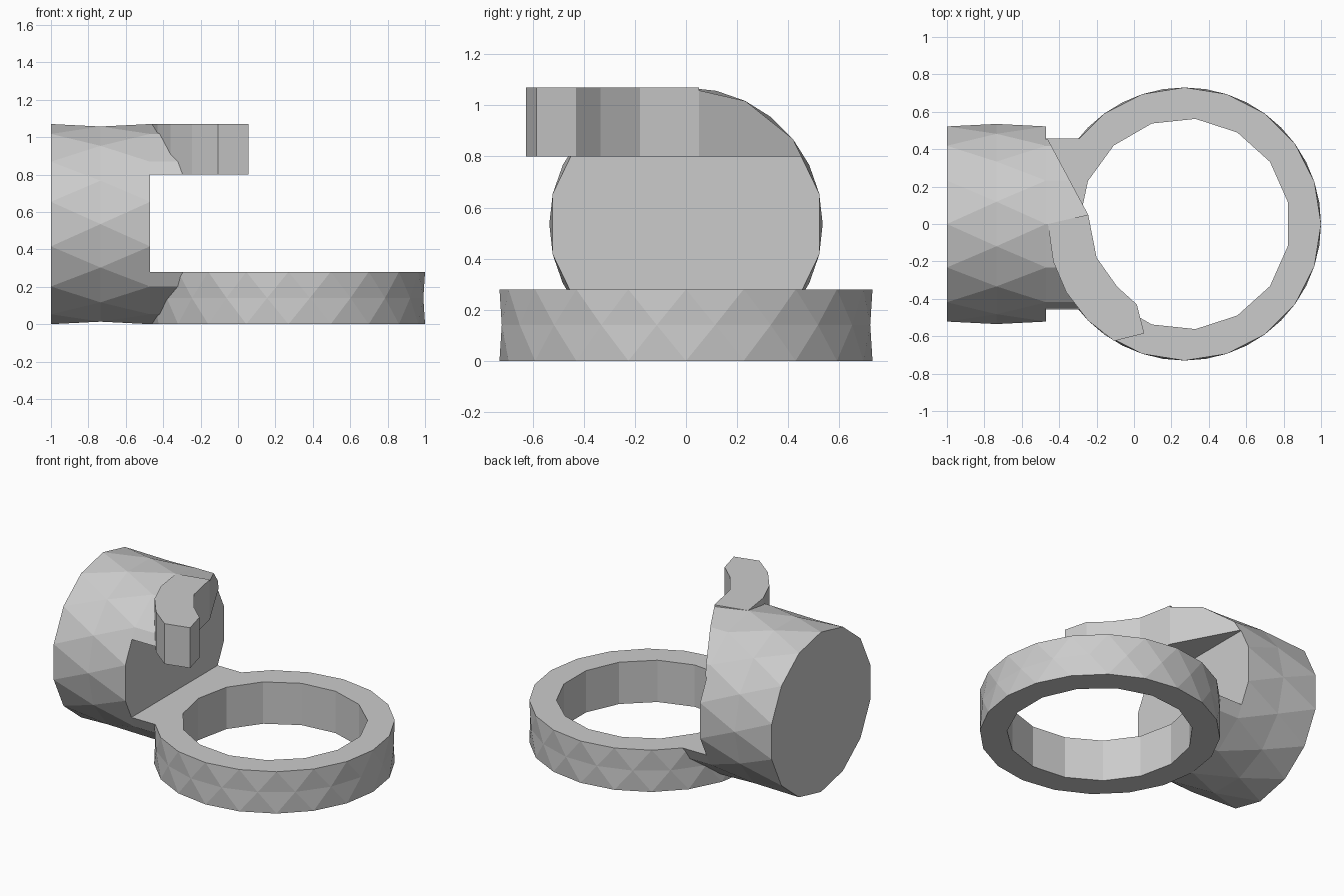
import bpy
import math

if "Cube" in bpy.data.objects:
    bpy.data.objects.remove(bpy.data.objects["Cube"])

R_RING, R_HOLE, R_BARREL = 0.73, 0.565, 0.535
CX = 0.27            # ring centre
FACE = -0.47         # flat inner end of the barrel
SLAB, HOOK, TOP = 0.28, 0.80, 1.07


def mesh_object(name, verts, faces):
    mesh = bpy.data.meshes.new(name)
    mesh.from_pydata(verts, [], faces)
    obj = bpy.data.objects.new(name, mesh)
    bpy.context.collection.objects.link(obj)
    return obj


def drum(name, n, r, levels, place):
    """Closed n-sided drum; levels are (height, phase in steps)."""
    verts, faces = [], []
    for h, phase in levels:
        for i in range(n):
            a = 2 * math.pi * (i + phase) / n
            verts.append(place(r * math.cos(a), r * math.sin(a), h))
    for k in range(len(levels) - 1):
        lo, hi = k * n, (k + 1) * n
        p, q = levels[k][1], levels[k + 1][1]
        for i in range(n):
            j = (i + 1) % n
            if p == q:
                faces.append((lo + i, lo + j, hi + j, hi + i))
            elif q > p:
                faces += [(lo + i, lo + j, hi + i), (lo + j, hi + j, hi + i)]
            else:
                faces += [(lo + i, lo + j, hi + j), (lo + i, hi + j, hi + i)]
    faces.append(tuple(reversed(range(n))))
    last = (len(levels) - 1) * n
    faces.append(tuple(range(last, last + n)))
    return mesh_object(name, verts, faces)


def slab(name, plan, z0, z1):
    """Counter-clockwise plan outline extruded in z."""
    n = len(plan)
    verts = [(x, y, z) for z in (z0, z1) for x, y in plan]
    faces = [tuple(reversed(range(n))), tuple(range(n, 2 * n))]
    faces += [(i, (i + 1) % n, n + (i + 1) % n, n + i) for i in range(n)]
    return mesh_object(name, verts, faces)


def combine(target, other, operation):
    mod = target.modifiers.new(operation, 'BOOLEAN')
    mod.operation, mod.solver, mod.object = operation, 'EXACT', other
    bpy.context.view_layer.update()
    graph = bpy.context.evaluated_depsgraph_get()
    result = bpy.data.meshes.new_from_object(target.evaluated_get(graph))
    target.modifiers.clear()
    target.data = result
    bpy.data.objects.remove(other)
    return target


def upright(a, b, h):
    return (CX + a, b, h)


def lying(a, b, h):
    return (h, a, R_BARREL + b)


def barrel_extension(name, x1):
    return drum(name, 14, R_BARREL, [(FACE - 0.01, 0.5), (x1, 0.5)], lying)


# Barrel lying along x, with its middle row of corners turned half a step
body = drum("ring_holder", 14, R_BARREL,
            [(-1, 0.5), (-0.735, 0), (FACE, 0.5)], lying)

# Flat ring, 20 sides outside and 15 inside
ring = drum("ring", 20, R_RING, [(0, 0), (SLAB / 2, 0.5), (SLAB, 0)], upright)

# Bridge between barrel and ring: lower slice of the barrel profile
bridge = barrel_extension("bridge", -0.2)
floor = slab("floor_slice", [(-0.6, -0.7), (-0.24, -0.7), (-0.24, 0.7), (-0.6, 0.7)],
             -0.1, SLAB)
combine(bridge, floor, 'INTERSECT')
combine(ring, bridge, 'UNION')
hole = drum("ring_hole", 15, R_HOLE, [(-0.1, 0.5), (0.4, 0.5)], upright)
combine(ring, hole, 'DIFFERENCE')

# Hook root: upper slice of the barrel profile with a slanted side
root = barrel_extension("hook_root", -0.1)
plan = [(-0.6, -0.6), (-0.25, -0.6), (-0.23, -0.06), (-0.245, 0.05),
        (FACE, 0.47), (-0.6, 0.47)]
combine(root, slab("roof_slice", plan, HOOK, 1.3), 'INTERSECT')

# Hook finger: arc following the ring's outer edge
outer = [(CX + R_RING * math.cos(math.radians(a)), R_RING * math.sin(math.radians(a)))
         for a in (180, 196, 210, 225, 239)]
inner = [(0.055, -0.585), (0.015, -0.43), (-0.09, -0.335), (-0.2, -0.18), (-0.245, 0.05)]
finger = slab("hook_finger", outer + inner, HOOK, TOP)
combine(root, finger, 'UNION')

# Join into one solid
combine(body, ring, 'UNION')
combine(body, root, 'UNION')
